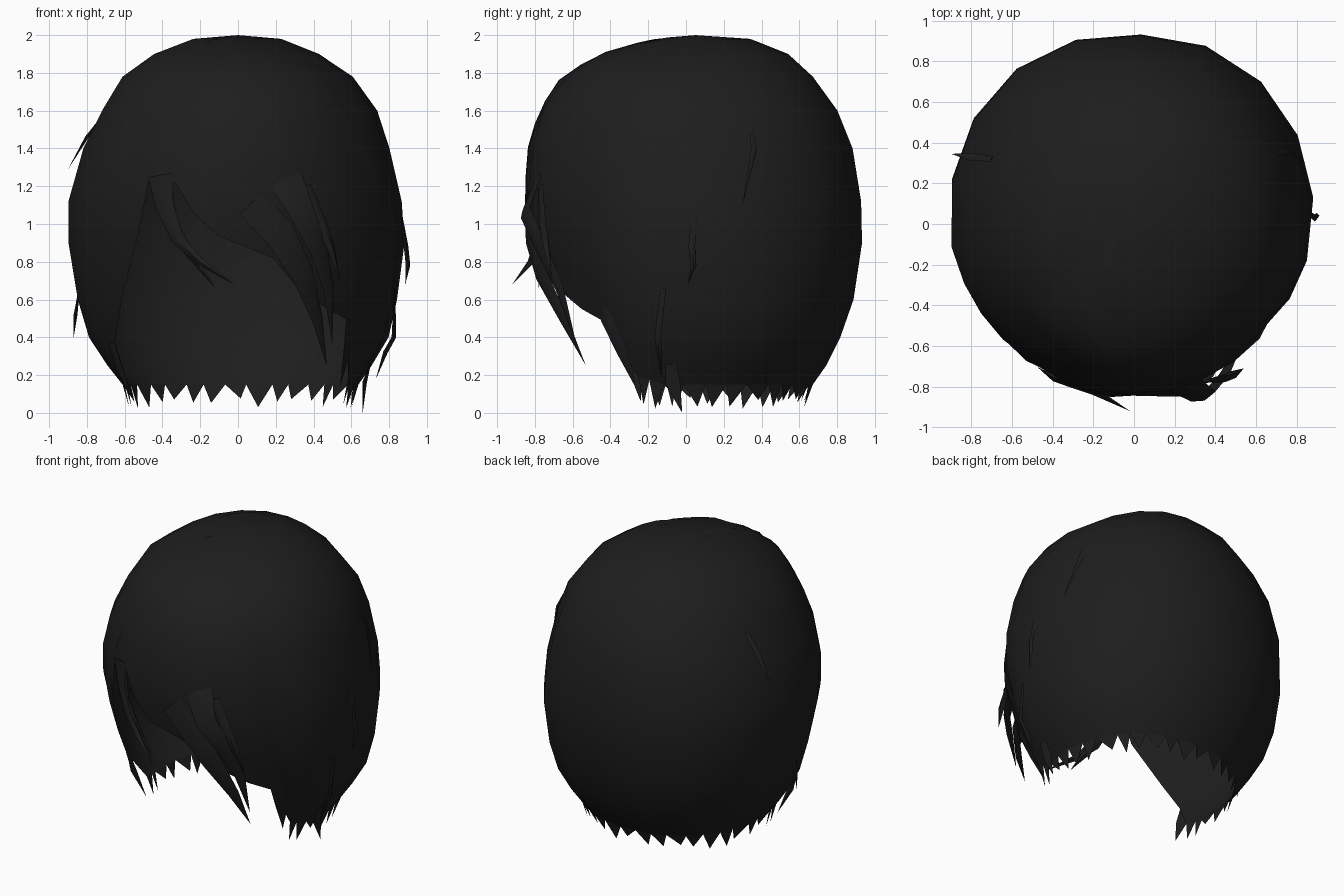
import bpy, bmesh, math, random
from mathutils import Vector

random.seed(4)
cube = bpy.data.objects.get("Cube")
if cube:
    bpy.data.objects.remove(cube)

hair = bpy.data.materials.new("soft black hair")
hair.use_nodes = True
hair.diffuse_color = (0.0125, 0.0125, 0.0125, 1)
bsdf = next(n for n in hair.node_tree.nodes if n.type == 'BSDF_PRINCIPLED')
bsdf.inputs["Base Color"].default_value = hair.diffuse_color
bsdf.inputs["Roughness"].default_value = 0.8

# Head outline: height, right edge, left edge, front edge, back edge
OUTLINE = [
    (2, 0, 0, .05, .05),
    (1.98, -.24, .23, -.19, .34),
    (1.9, -.45, .43, -.47, .54),
    (1.78, -.62, .61, -.67, .67),
    (1.6, -.73, .74, -.79, .8),
    (1.4, -.83, .805, -.85, .88),
    (1.12, -.91, .87, -.87, .925),
    (.9, -.91, .885, -.835, .93),
    (.6, -.86, .845, -.735, .885),
    (.4, -.8, .8, -.68, .815),
    (.25, -.7, .71, -.63, .74),
    (.15, -.62, .64, -.58, .67),
]

# Lower hairline: angle from the front towards the left, height
HAIRLINE = [(-69, .17), (-58, .37), (-47, .6), (-36, .95), (-33, 1.23), (-22, 1.22),
            (-14, 1.05), (-6, .94), (13, .82), (24, .64), (36, .55), (47, .49), (62, .19)]
BACK_COLUMNS = 11


def level(z):
    """Fractional outline row at a height."""
    for i in range(len(OUTLINE) - 1):
        top, low = OUTLINE[i][0], OUTLINE[i + 1][0]
        if z >= low:
            return i + (top - z) / (top - low)
    return len(OUTLINE) - 1


def on_head(angle, row):
    """Point on the head surface, a little fuller at the back corners."""
    i = min(int(row), len(OUTLINE) - 2)
    z, right, left, front, back = (a + (b - a) * (row - i)
                                   for a, b in zip(OUTLINE[i], OUTLINE[i + 1]))
    t = math.radians(angle)
    full = 1 - .035 * math.cos(t) * abs(math.sin(2 * t))
    return Vector(((left + right) / 2 + full * (left - right) / 2 * math.sin(t),
                   (front + back) / 2 - full * (back - front) / 2 * math.cos(t), z))


def finish(name, bm, sharp=60):
    bmesh.ops.recalc_face_normals(bm, faces=bm.faces)
    mesh = bpy.data.meshes.new(name)
    bm.to_mesh(mesh)
    bm.free()
    mesh.materials.append(hair)
    obj = bpy.data.objects.new(name, mesh)
    bpy.context.collection.objects.link(obj)
    bpy.ops.object.select_all(action='DESELECT')
    obj.select_set(True)
    bpy.context.view_layer.objects.active = obj
    bpy.ops.object.shade_smooth_by_angle(angle=math.radians(sharp))


# Open cap of hair, each column running from the crown to the hairline
columns = HAIRLINE + [(75 + 20.4 * i, .15) for i in range(BACK_COLUMNS)]

bm = bmesh.new()
crown = bm.verts.new(on_head(0, 0))
rows = len(OUTLINE) - 1
grid = [[bm.verts.new(on_head(a, level(z) * r / rows)) for r in range(1, rows + 1)]
        for a, z in columns]
for i, col in enumerate(grid):
    nxt = grid[(i + 1) % len(grid)]
    bm.faces.new((crown, col[0], nxt[0]))
    for r in range(rows - 1):
        bm.faces.new((col[r], col[r + 1], nxt[r + 1], nxt[r]))
edge = [col[-1].co.copy() for col in grid[len(HAIRLINE) - 1:] + grid[:1]]
finish("hair_cap", bm, 80)

# Ragged points hanging from the bottom edge
bm = bmesh.new()
for a, b in zip(edge, edge[1:]):
    cuts = [0, random.uniform(.35, .65), 1]
    for s, e in zip(cuts, cuts[1:]):
        tip = a.lerp(b, s + (e - s) * random.uniform(.2, .8)) * .95
        tip.z = random.uniform(.02, .08)
        bm.faces.new([bm.verts.new(p) for p in (a.lerp(b, s), a.lerp(b, e), tip)])
finish("ragged_ends", bm)


def lock(name, path, widths, thick=.02):
    """Tapered, flattened lock of hair along a path, ending in a point."""
    pts = [Vector(p) for p in path]
    bm = bmesh.new()
    rings = []
    for i, (p, w) in enumerate(zip(pts, widths)):
        along = (pts[i + 1] - pts[max(i - 1, 0)]).normalized()
        out = Vector((p.x, p.y, 0)).normalized()
        side = along.cross(out).normalized()
        out = side.cross(along)
        t = thick * (.3 if i == 0 else 1)
        rings.append([bm.verts.new(p + d) for d in
                      (side * w / 2, out * t, -side * w / 2, -out * t)])
    tip = bm.verts.new(pts[-1])
    bm.faces.new(rings[0])
    for k in range(4):
        n = (k + 1) % 4
        for r, s in zip(rings, rings[1:]):
            bm.faces.new((r[k], r[n], s[n], s[k]))
        bm.faces.new((rings[-1][k], rings[-1][n], tip))
    finish(name, bm)


# Fringe locks
lock("right_fringe_lock", [(-.41, -.74, 1.26), (-.39, -.755, 1.1), (-.32, -.78, .92),
                           (-.2, -.82, .8), (-.02, -.92, .68)], (.15, .11, .07, .04))
lock("right_fringe_wisp", [(-.4, -.73, 1.24), (-.35, -.75, 1), (-.26, -.77, .85),
                           (-.12, -.78, .66)], (.1, .07, .05))
lock("middle_fringe_lock", [(.07, -.84, 1.11), (.22, -.83, .95), (.34, -.77, .74),
                            (.42, -.65, .5), (.47, -.53, .25)], (.17, .17, .13, .07))
lock("left_fringe_lock", [(.25, -.79, 1.24), (.34, -.85, 1.06), (.43, -.76, .86),
                          (.48, -.67, .66), (.5, -.58, .36)], (.19, .14, .11, .07))
lock("left_fringe_wisp", [(.36, -.77, 1.2), (.44, -.76, 1), (.49, -.74, .88),
                          (.54, -.71, .7)], (.06, .07, .05))
lock("left_temple_lock", [(.6, -.45, .68), (.6, -.41, .5), (.58, -.33, .33), (.54, -.27, .14)],
     (.06, .1, .09), .012)

# Pointed locks in front of the ears
lock("right_sideburn_lock", [(-.67, -.28, .37), (-.63, -.27, .24), (-.55, -.24, .06)], (.08, .09))
lock("left_sideburn_lock", [(.7, -.08, .26), (.67, -.07, .16), (.66, -.02, 0)], (.06, .08), .012)

# Thin loose locks on the sides
lock("right_upper_wisp", [(-.7, .32, 1.59), (-.8, .33, 1.46), (-.9, .345, 1.29)],
     (.03, .04), .01)
lock("right_lower_wisp", [(-.84, 0, .66), (-.86, 0, .52), (-.87, 0, .4)], (.05, .04), .01)
lock("left_upper_wisp", [(.69, .34, 1.55), (.755, .36, 1.4), (.845, .3, 1.1)], (.02, .035), .01)
lock("left_middle_wisp", [(.86, .05, 1.08), (.89, .03, .88), (.9, .04, .78), (.885, .01, .68)],
     (.03, .035, .03), .012)
lock("left_lower_wisp", [(.83, -.12, .66), (.825, -.15, .4), (.78, -.14, .32), (.73, -.13, .18)],
     (.03, .035, .03), .012)
